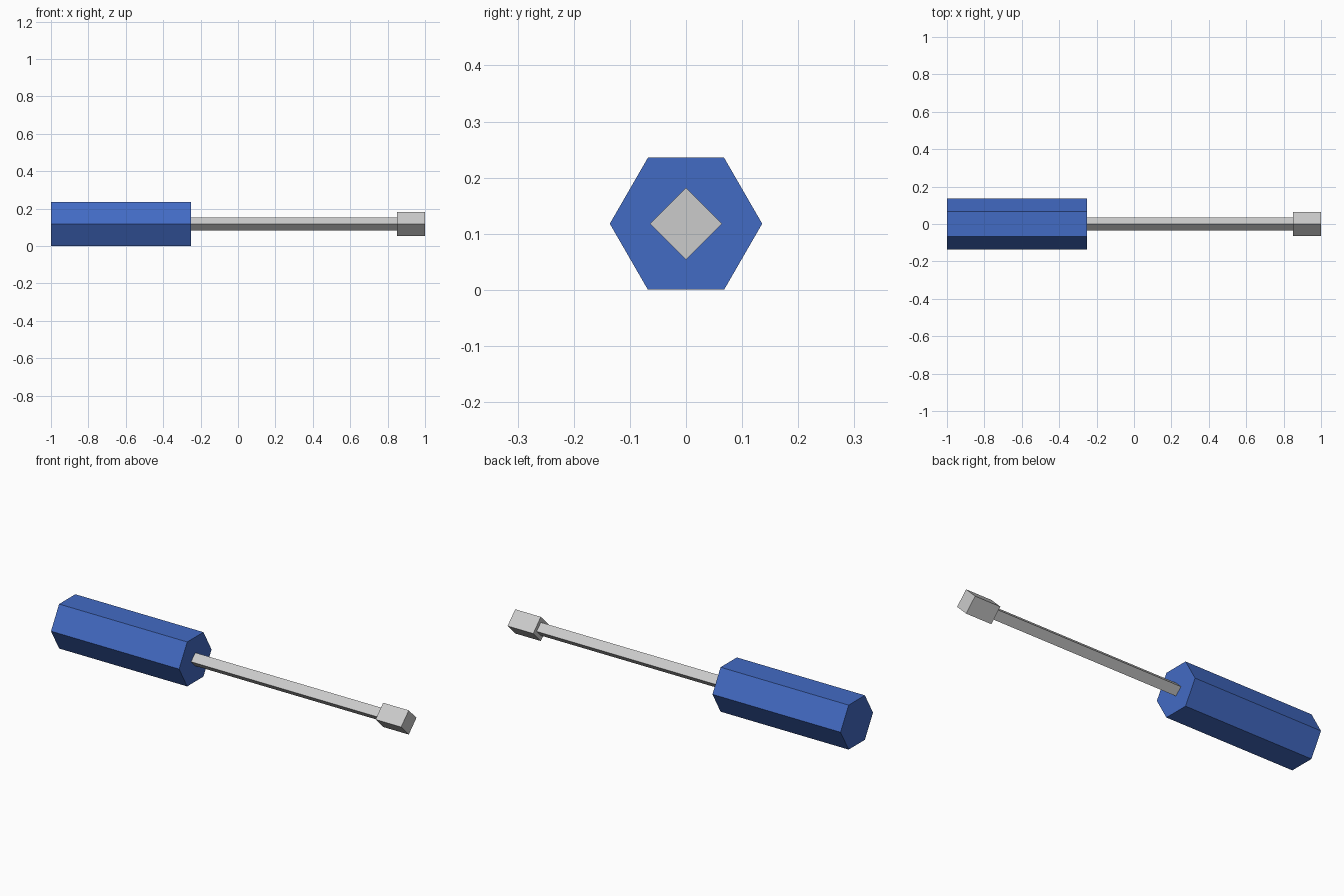
import bpy
from math import radians

if "Cube" in bpy.data.objects:
    bpy.data.objects.remove(bpy.data.objects["Cube"])

AXIS_Z = 0.118  # height of the tool's centre line


def bar(name, sides, radius, x0, x1):
    """Regular prism lying along x, with a corner pointing along y."""
    bpy.ops.mesh.primitive_cylinder_add(
        vertices=sides, radius=radius, depth=x1 - x0,
        location=((x0 + x1) / 2, 0, AXIS_Z), rotation=(0, radians(90), 0))
    ob = bpy.context.object
    ob.name = name
    bpy.ops.object.transform_apply(location=False, rotation=True, scale=True)
    return ob


# Hexagonal blue handle with flats on top and bottom
handle = bar("handle", 6, 0.1358, -1.0, -0.25)
blue = bpy.data.materials.new("blue_plastic")
blue.diffuse_color = (0.055, 0.145, 0.55, 1)
blue.use_nodes = True
blue.node_tree.nodes["Principled BSDF"].inputs["Base Color"].default_value = blue.diffuse_color
handle.data.materials.append(blue)

# Thin square shaft set on edge
bar("shaft", 4, 0.035, -0.25, 0.85)

# Thicker square tip
bar("tip", 4, 0.064, 0.85, 1.0)
